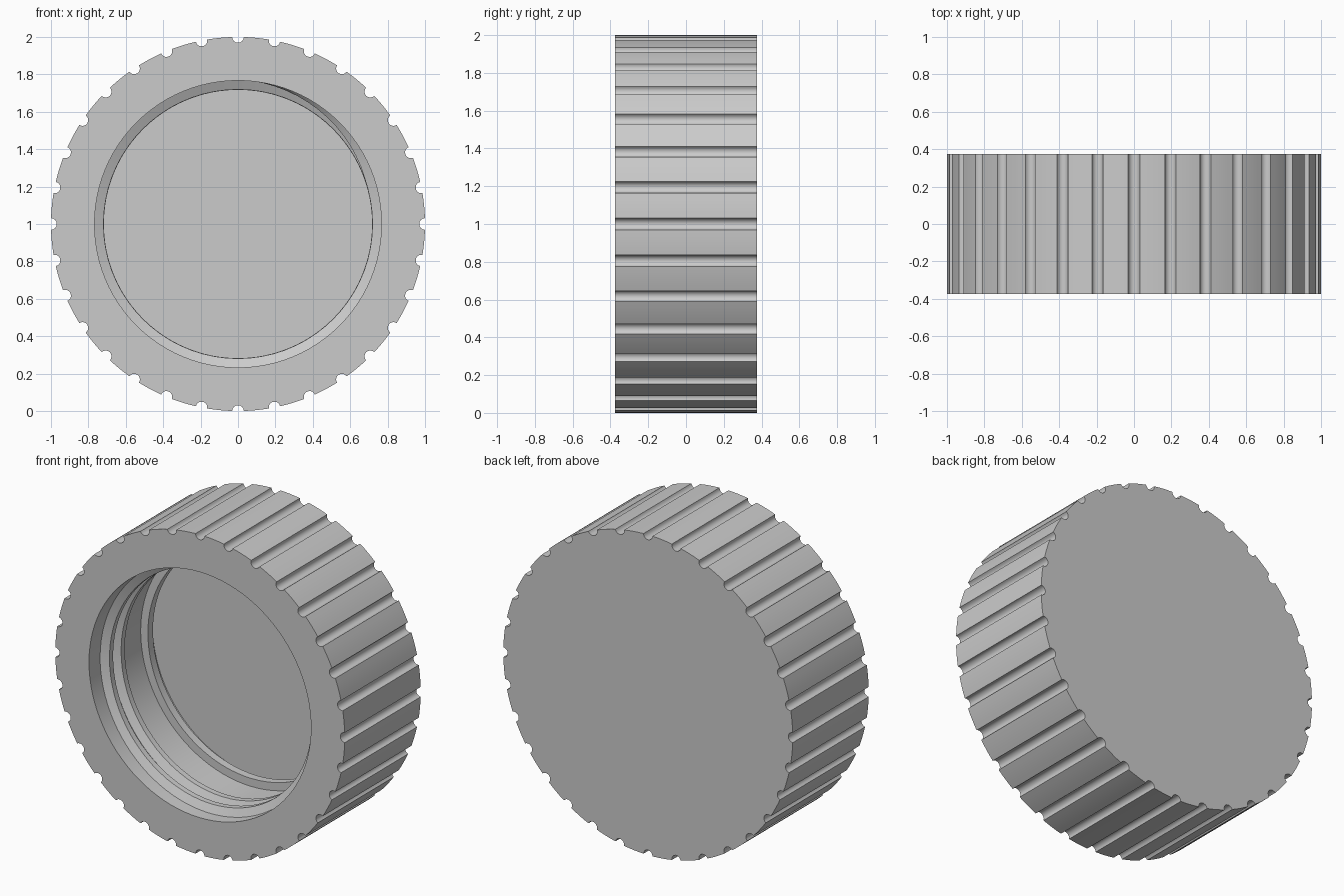
import bpy, bmesh
from math import sin, cos, pi, radians

if "Cube" in bpy.data.objects:
    bpy.data.objects.remove(bpy.data.objects["Cube"])

R, HALF, NOTCHES = 1.0, 0.375, 32
BORE, CREST = 0.767, 0.717


def polar(r, a, y):
    return (r * cos(a), y, 1 + r * sin(a))


def make_object(name, bm):
    bmesh.ops.recalc_face_normals(bm, faces=bm.faces[:])
    me = bpy.data.meshes.new(name)
    bm.to_mesh(me)
    bm.free()
    ob = bpy.data.objects.new(name, me)
    bpy.context.collection.objects.link(ob)
    return ob


def loft(name, rings, cap=True):
    """Skin a list of closed vertex rings and close both ends."""
    bm = bmesh.new()
    vs = [[bm.verts.new(p) for p in ring] for ring in rings]
    n = len(vs[0])
    for a, b in zip(vs, vs[1:]):
        for i in range(n):
            j = (i + 1) % n
            bm.faces.new((a[i], a[j], b[j], b[i]))
    bm.faces.new(vs[0])
    bm.faces.new(vs[-1])
    return make_object(name, bm)


def circle(r, y, n=96):
    return [polar(r, 2 * pi * i / n, y) for i in range(n)]


# Grooved outer outline: round notch followed by a short arc, repeated
outline, g = [], 0.031
for k in range(NOTCHES):
    a = 2 * pi * k / NOTCHES
    for i in range(9):
        t = -pi / 2 + pi * i / 8
        u, v = R - g * cos(t), g * sin(t)
        if i in (0, 8):
            u = (R * R - g * g) ** 0.5
        outline.append((u * cos(a) - v * sin(a), u * sin(a) + v * cos(a)))
    for i in range(1, 4):
        b = a + g + (2 * pi / NOTCHES - 2 * g) * i / 4
        outline.append((R * cos(b), R * sin(b)))
cap = loft("cap_body", [[(x, y, 1 + z) for x, z in outline] for y in (-HALF, HALF)])

# Bore with a sealing step near the floor, cut from the front
bore_profile = [(BORE, -0.5), (BORE, 0.135), (CREST, 0.135), (CREST, 0.185),
                (BORE - 0.02, 0.185), (BORE - 0.02, 0.225)]
cutter = loft("bore_cutter", [circle(r, y) for r, y in bore_profile])
mod = cap.modifiers.new("bore", 'BOOLEAN')
mod.operation, mod.object, mod.solver = 'DIFFERENCE', cutter, 'EXACT'
bpy.context.view_layer.objects.active = cap
cap.select_set(True)
bpy.ops.object.modifier_apply(modifier="bore")
bpy.data.objects.remove(cutter)

# Internal screw thread: trapezoid swept along a helix, fading at both ends
turns, pitch, per_turn = 2.4, 0.115, 72
steps = int(turns * per_turn)
rings = []
for s in range(steps + 1):
    t = s / per_turn
    fade = min(1, t / 0.2, (turns - t) / 0.2)
    r = BORE + 0.006 - (BORE + 0.004 - CREST) * max(fade, 0.05)
    y = -HALF + 0.065 + pitch * t
    a = pi / 2 - 2 * pi * t
    rings.append([polar(BORE + 0.008, a, y - 0.045), polar(r, a, y - 0.018),
                  polar(r, a, y + 0.018), polar(BORE + 0.008, a, y + 0.045)])
loft("screw_thread", rings)

# Smooth the round walls, keep edges crisp
for ob in bpy.context.scene.objects:
    bpy.ops.object.select_all(action='DESELECT')
    ob.select_set(True)
    bpy.context.view_layer.objects.active = ob
    bpy.ops.object.shade_smooth_by_angle(angle=radians(30))
